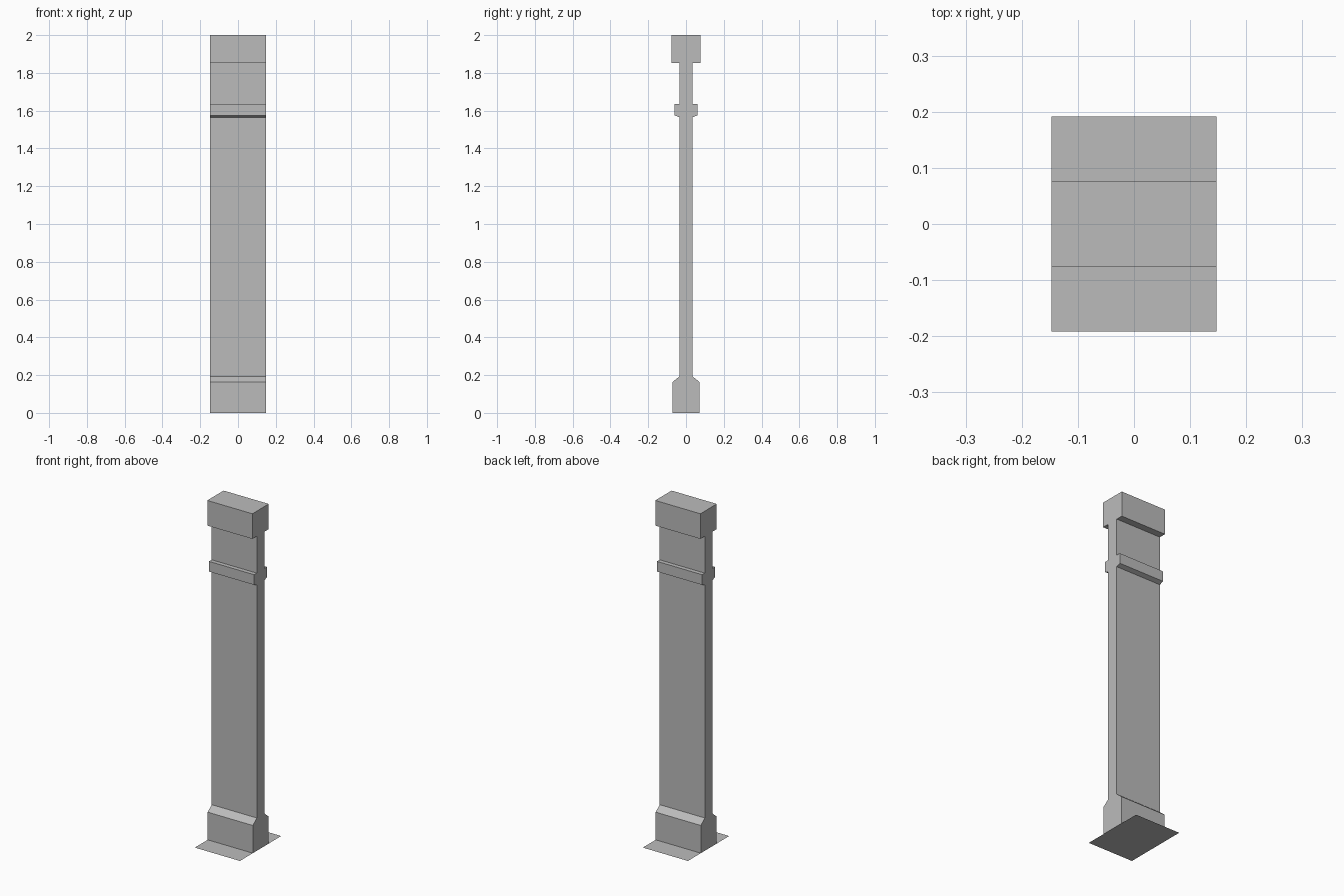
import bpy
import bmesh

cube = bpy.data.objects.get("Cube")
if cube:
    bpy.data.objects.remove(cube, do_unlink=True)

HALF_WIDTH = 0.147

# Stone material
stone = bpy.data.materials.new("grey stone")
stone.use_nodes = True
colour = (0.5, 0.5, 0.5, 1)
stone.diffuse_color = colour
stone.node_tree.nodes["Principled BSDF"].inputs["Base Color"].default_value = colour


def add_object(name, bm):
    mesh = bpy.data.meshes.new(name)
    bm.to_mesh(mesh)
    bm.free()
    mesh.materials.append(stone)
    obj = bpy.data.objects.new(name, mesh)
    bpy.context.collection.objects.link(obj)
    return obj


# Pilaster: half profile as (depth, height), mirrored and extruded sideways
half_profile = [
    (0.072, 0), (0.072, 0.163), (0.035, 0.193),            # plinth
    (0.035, 1.565), (0.06, 1.575), (0.06, 1.635), (0.035, 1.635),  # collar
    (0.035, 1.852), (0.076, 1.852), (0.076, 2),            # cap
]
outline = half_profile + [(-y, z) for y, z in reversed(half_profile)]
bm = bmesh.new()
side = bm.faces.new([bm.verts.new((-HALF_WIDTH, y, z)) for y, z in outline])
grown = bmesh.ops.extrude_face_region(bm, geom=[side], use_keep_orig=True)
moved = [v for v in grown["geom"] if isinstance(v, bmesh.types.BMVert)]
bmesh.ops.translate(bm, verts=moved, vec=(2 * HALF_WIDTH, 0, 0))
bmesh.ops.recalc_face_normals(bm, faces=bm.faces)
add_object("pilaster", bm)

# Ground sheet under the plinth
bm = bmesh.new()
bmesh.ops.create_grid(bm, x_segments=1, y_segments=1, size=1)
bmesh.ops.scale(bm, verts=bm.verts, vec=(HALF_WIDTH, 0.192, 1))
add_object("base_sheet", bm)
